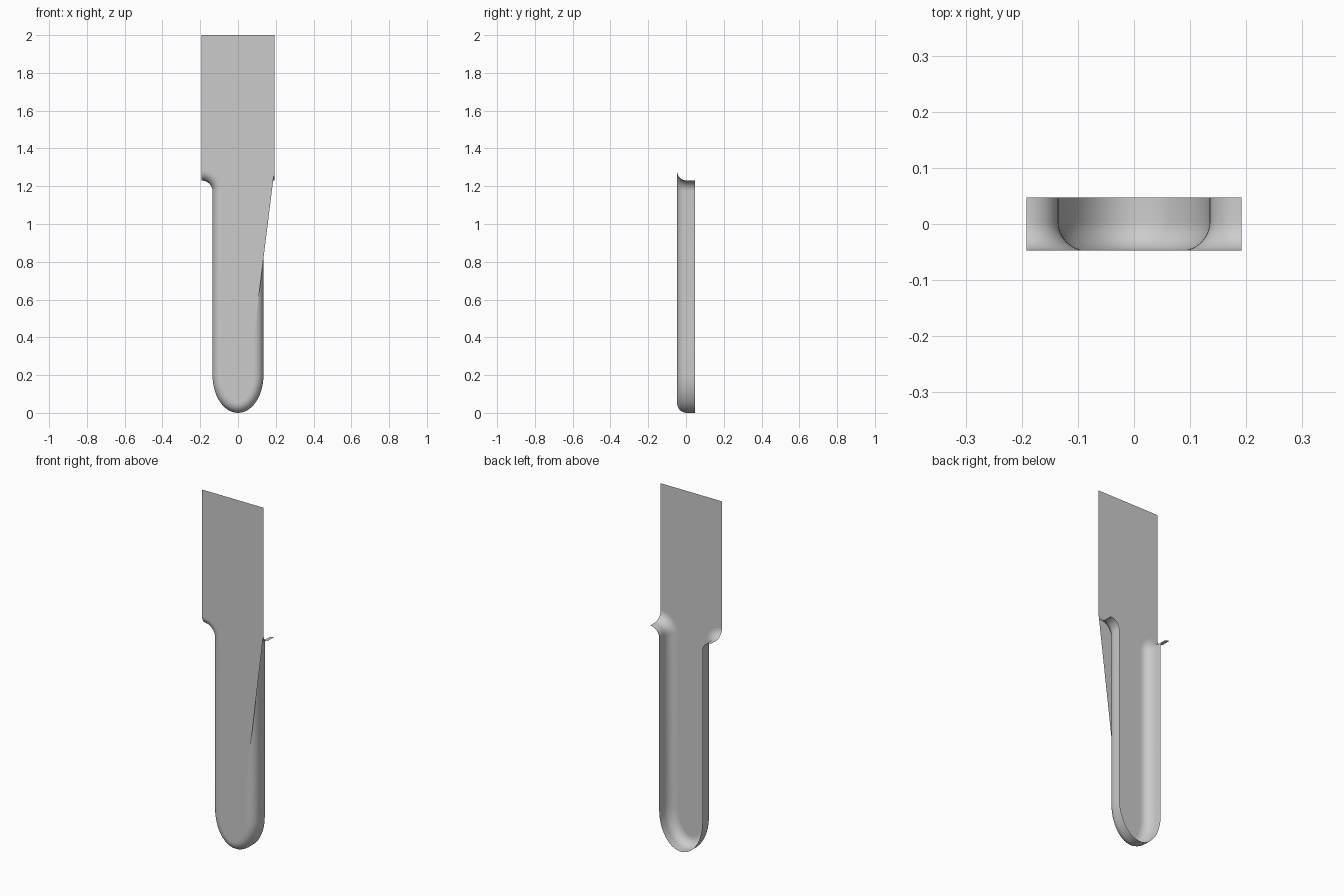
import bpy, bmesh
from math import sin, cos, pi

if "Cube" in bpy.data.objects:
    bpy.data.objects.remove(bpy.data.objects["Cube"])

HALF, GRIP, DEPTH = 0.192, 0.135, 0.047   # blade half width, grip half width, half depth
TIP, SHOULDER, R, INSET = 0.20, 1.23, 0.057, 0.05


def half_outline():
    """Right half, from the tip centre up to the shoulder: (point, outward normal)."""
    out = []
    n = 14
    for i in range(n + 1):                       # rounded tip
        a = pi / 2 * i / n
        nx, nz = sin(a) / GRIP, -cos(a) / TIP
        l = (nx * nx + nz * nz) ** 0.5
        out.append((GRIP * sin(a), TIP - TIP * cos(a), nx / l, nz / l))
    out.append((GRIP, 0.415, 1, 0))              # straight side
    for i in range(11):                          # concave shoulder sweep
        a = pi / 2 * i / 10
        out.append((HALF - R * cos(a), SHOULDER - R + R * sin(a), cos(a), -sin(a)))
    return out


right = half_outline()
left = [(-x, z, -nx, nz) for x, z, nx, nz in reversed(right[1:])]
outline = left + right


def offset(p, d):
    x, z, nx, nz = p
    return x - nx * d, z - nz * d


def finish(bm, name):
    me = bpy.data.meshes.new(name)
    bm.to_mesh(me)
    bm.free()
    ob = bpy.data.objects.new(name, me)
    bpy.context.collection.objects.link(ob)
    bpy.ops.object.select_all(action='DESELECT')
    ob.select_set(True)
    bpy.context.view_layer.objects.active = ob
    bpy.ops.object.shade_smooth_by_angle()
    return ob


# Rounded side wall, open at the back
section = [(0, DEPTH)]
for i in range(9):
    a = pi / 2 * i / 8
    section.append((INSET * (1 - cos(a)), 0.005 - (DEPTH + 0.005) * sin(a)))
bm = bmesh.new()
rows = []
for d, y in section:
    row = []
    for p in outline:
        x, z = offset(p, d)
        row.append(bm.verts.new((x, y, z)))
    rows.append(row)
for a, b in zip(rows, rows[1:]):
    for i in range(len(outline) - 1):
        bm.faces.new((a[i], a[i + 1], b[i + 1], b[i]))
bm.normal_update()
# outward normals: the tip faces must point downwards
mid = min(bm.faces, key=lambda f: f.calc_center_median().z)
if mid.normal.z > 0:
    bmesh.ops.reverse_faces(bm, faces=bm.faces[:])
finish(bm, "grip_wall")

# Flat front sheet: blade and grip face, with a straight web on the right
rim = [offset(p, INSET) for p in outline]
rim = [p for p in rim[:-1] if not (p[0] > 0 and p[1] > 0.42)] + [rim[-1]]
rim += [(HALF, 2.0), (-HALF, 2.0)]
bm = bmesh.new()
face = bm.faces.new([bm.verts.new((x, -DEPTH, z)) for x, z in rim])
bm.normal_update()
if face.normal.y > 0:
    face.normal_flip()
bmesh.ops.triangulate(bm, faces=bm.faces[:])
finish(bm, "front_blade")
